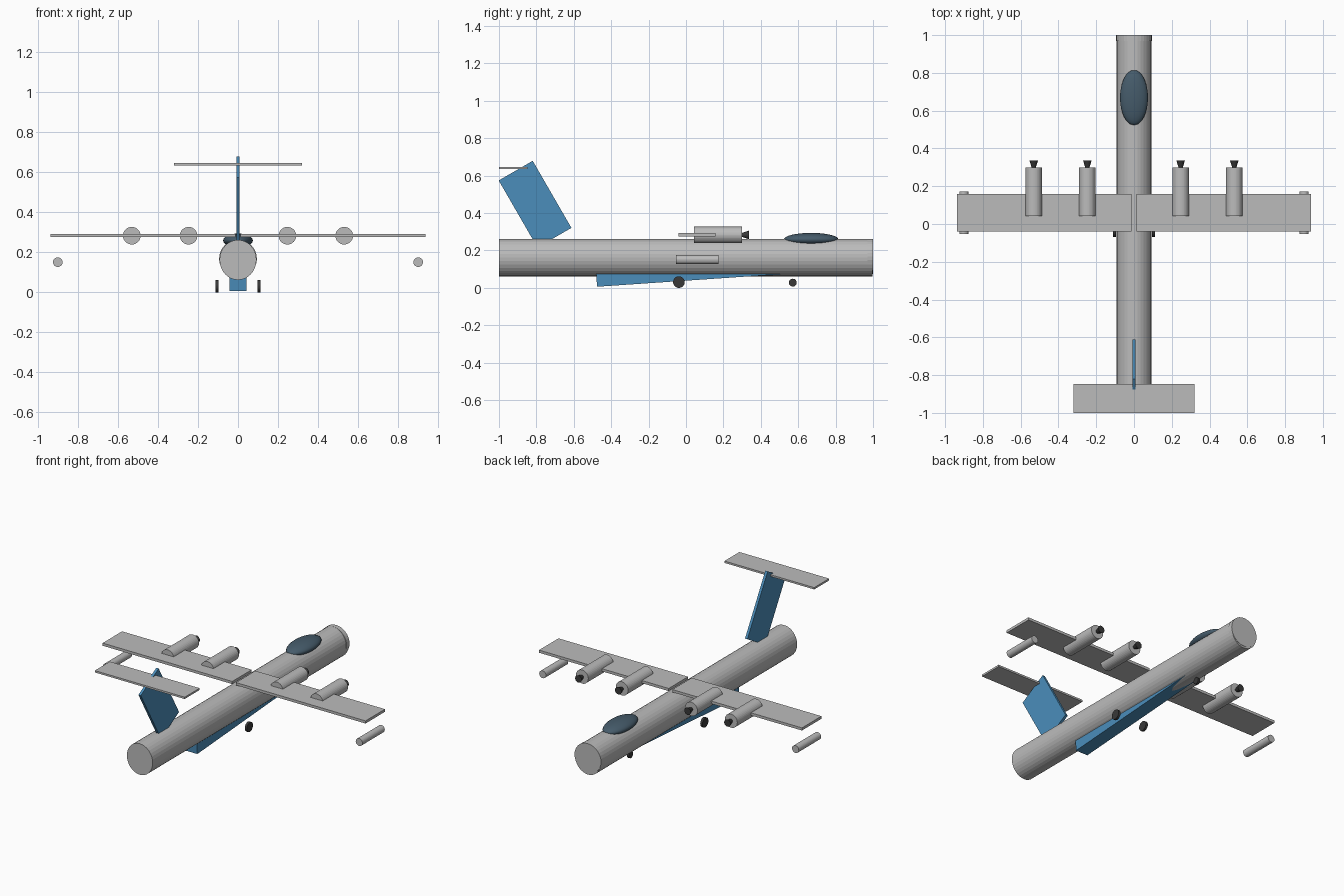
import bpy, math
from mathutils import Matrix

if "Cube" in bpy.data.objects:
    bpy.data.objects.remove(bpy.data.objects["Cube"])


def material(name, color):
    m = bpy.data.materials.new(name)
    m.diffuse_color = (*color, 1)
    m.use_nodes = True
    m.node_tree.nodes["Principled BSDF"].inputs["Base Color"].default_value = m.diffuse_color
    return m


GREY = material("light_grey", (0.50, 0.50, 0.50))
BLUE = material("blue", (0.07, 0.27, 0.50))
GLASS = material("dark_glass", (0.06, 0.105, 0.145))
BLACK = material("charcoal", (0.04, 0.04, 0.04))


def finish(name, mat, matrix):
    """Name the new object and bake its placement into the mesh."""
    ob = bpy.context.object
    ob.name = ob.data.name = name
    ob.data.transform(matrix)
    ob.data.materials.append(mat)
    return ob


def box(name, mat, center, size, tilt=0):
    bpy.ops.mesh.primitive_cube_add(size=1)
    return finish(name, mat, Matrix.Translation(center)
                  @ Matrix.Rotation(math.radians(tilt), 4, 'X')
                  @ Matrix.Diagonal((*size, 1)))


def tube(name, mat, x, z, y0, y1, rx, rz=None, back=1.0):
    """Round body along y; back scales the rear radius (0 gives a cone)."""
    bpy.ops.mesh.primitive_cone_add(vertices=32, radius1=1, radius2=back, depth=1)
    return finish(name, mat, Matrix.Translation((x, (y0 + y1) / 2, z))
                  @ Matrix.Diagonal((rx, y1 - y0, rz or rx, 1))
                  @ Matrix.Rotation(math.pi / 2, 4, 'X'))


def wheel(name, x, y, z, r):
    bpy.ops.mesh.primitive_cylinder_add(vertices=32, radius=r, depth=0.015)
    return finish(name, BLACK, Matrix.Translation((x, y, z))
                  @ Matrix.Rotation(math.pi / 2, 4, 'Y'))


# Body: slightly tall tube with a round nose cap
tube("fuselage", GREY, 0, 0.162, -1.0, 0.998, 0.092, 0.1)
tube("nose_cap", GREY, 0, 0.168, 0.97, 1.0, 0.0945)

# Cockpit canopy
bpy.ops.mesh.primitive_uv_sphere_add(segments=32, ring_count=16)
canopy = finish("canopy", GLASS, Matrix.Translation((0, 0.669, 0.259))
                @ Matrix.Diagonal((0.074, 0.146, 0.035, 1)))
canopy.data.shade_smooth()

# Tail fin, tailplane and sloping belly ramp
box("tail_fin", BLUE, (0, -0.807, 0.4475), (0.017, 0.21, 0.414), 30)
box("tailplane", GREY, (0, -0.924, 0.641), (0.64, 0.152, 0.012))
box("belly_ramp", BLUE, (0, 0.02, 0.09), (0.086, 1.0, 0.1), 3.9)

# Wings, engines, tip tanks and main wheels on both sides
for side, label in ((-1, "left"), (1, "right")):
    box(f"{label}_wing", GREY, (side * 0.475, 0.059, 0.284), (0.924, 0.198, 0.017))
    for n, x in (("inner", 0.247), ("outer", 0.531)):
        tube(f"{label}_{n}_engine", GREY, side * x, 0.283, 0.042, 0.299, 0.044)
        tube(f"{label}_{n}_spinner", BLACK, side * x, 0.283, 0.265, 0.337, 0.023, back=0)
    tube(f"{label}_tip_tank", GREY, side * 0.901, 0.151, -0.054, 0.173, 0.024)
    wheel(f"{label}_main_wheel", side * 0.104, -0.038, 0.031, 0.031)

wheel("nose_wheel", 0, 0.571, 0.028, 0.021)
